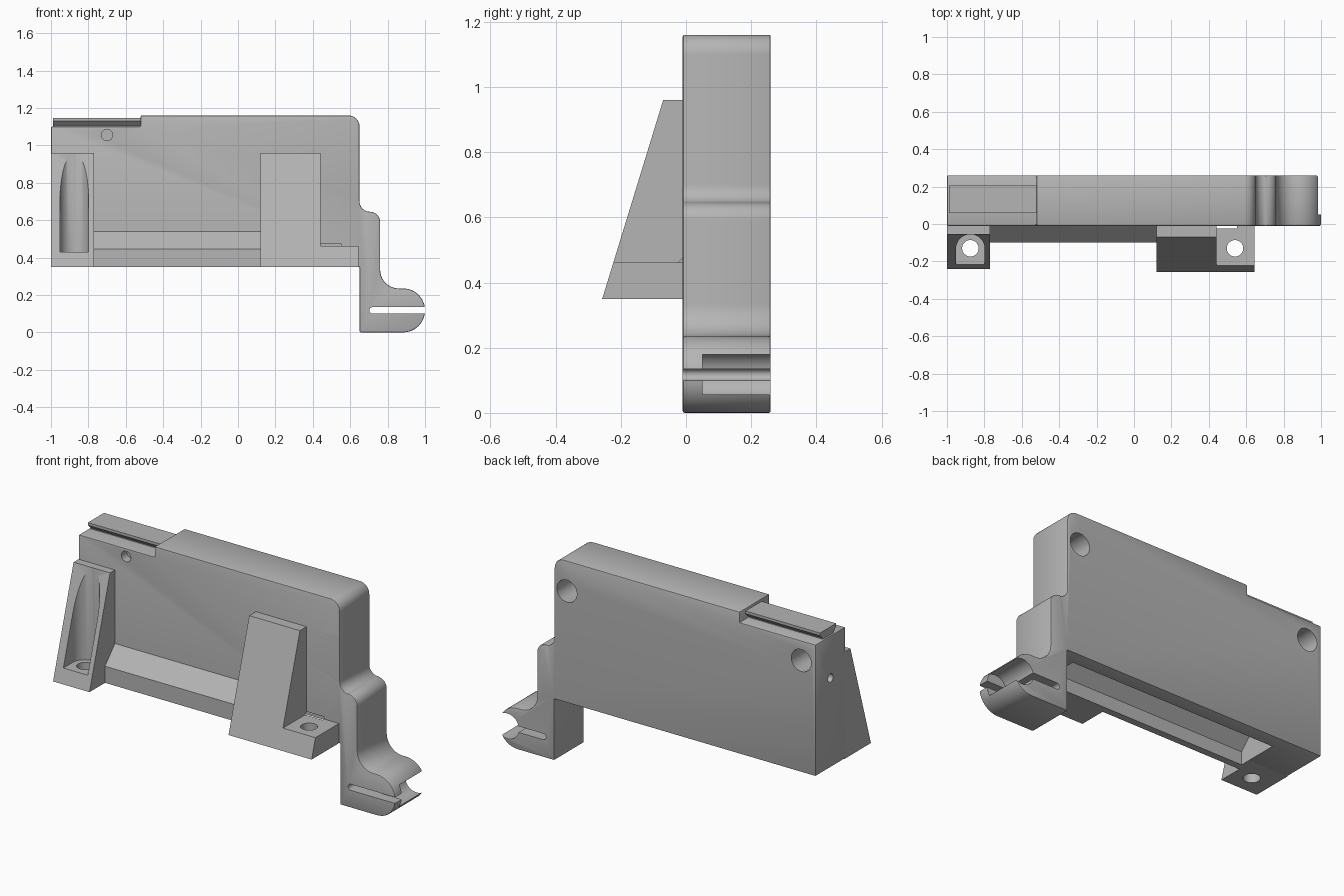
import bpy, bmesh, math
from mathutils import Vector

if "Cube" in bpy.data.objects:
    bpy.data.objects.remove(bpy.data.objects["Cube"], do_unlink=True)

grey = bpy.data.materials.new("plain_grey")
grey.use_nodes = True
grey.diffuse_color = (0.46, 0.46, 0.46, 1)
grey.node_tree.nodes["Principled BSDF"].inputs["Base Color"].default_value = grey.diffuse_color


def arc(cx, cy, r, start, end, n=10):
    angles = [math.radians(start + (end - start) * i / n) for i in range(n + 1)]
    return [(cx + r * math.cos(a), cy + r * math.sin(a)) for a in angles]


def circle(cx, cy, r, n=32):
    return arc(cx, cy, r, 0, 360, n)[:-1]


PLACE = {
    "x": lambda p, d: Vector((d, p[0], p[1])),
    "y": lambda p, d: Vector((p[0], d, p[1])),
    "z": lambda p, d: Vector((p[0], p[1], d)),
}


def prism(name, points, axis, lo, hi):
    """Extrude a flat outline along one axis."""
    bm = bmesh.new()
    rings = [[bm.verts.new(PLACE[axis](p, d)) for p in points] for d in (lo, hi)]
    for ring in rings:
        bm.faces.new(ring)
    for i in range(len(points)):
        j = (i + 1) % len(points)
        bm.faces.new((rings[0][i], rings[0][j], rings[1][j], rings[1][i]))
    bmesh.ops.recalc_face_normals(bm, faces=bm.faces)
    mesh = bpy.data.meshes.new(name)
    bm.to_mesh(mesh)
    bm.free()
    mesh.materials.append(grey)
    obj = bpy.data.objects.new(name, mesh)
    bpy.context.collection.objects.link(obj)
    return obj


def activate(obj):
    bpy.ops.object.select_all(action="DESELECT")
    obj.select_set(True)
    bpy.context.view_layer.objects.active = obj


def round_rims(obj, width):
    mod = obj.modifiers.new("rims", "BEVEL")
    mod.width, mod.segments = width, 2
    mod.limit_method, mod.angle_limit = "ANGLE", math.radians(60)
    mod.use_clamp_overlap = False
    activate(obj)
    bpy.ops.object.modifier_apply(modifier=mod.name)


def cut(obj, *cutters):
    activate(obj)
    for cutter in cutters:
        cutter.hide_render = True
        mod = obj.modifiers.new("cut", "BOOLEAN")
        mod.operation, mod.solver, mod.object = "DIFFERENCE", "EXACT", cutter
        bpy.ops.object.modifier_apply(modifier=mod.name)


FRONT, BACK, BASE = -0.01, 0.26, 0.35

# Main body with stepped, rounded end and foot
outline = [(-1, BASE), (0.65, BASE), (0.65, 0)]
outline += arc(0.8825, 0.1175, 0.1175, -90, 90, 24)
outline += arc(0.86, 0.335, 0.1, 270, 180)
outline += arc(0.705, 0.59, 0.055, 0, 90)
outline += arc(0.705, 0.70, 0.055, 270, 180)
outline += arc(0.59, 1.10, 0.06, 0, 90)
outline += [(-0.52, 1.16), (-0.52, 1.10), (-1, 1.10)]
body = prism("body", outline, "y", FRONT, BACK)
round_rims(body, 0.006)

# Dovetail rail on the lowered top
rail = prism("top_rail", [(0.085, 1.09), (0.18, 1.09), (0.18, 1.105), (0.205, 1.13),
                          (0.205, 1.145), (0.06, 1.145), (0.06, 1.13), (0.085, 1.105)],
             "x", -0.99, -0.515)

# Sloped mounting brackets and the sill between them
def ramp(name, x0, x1, toe, top):
    return prism(name, [(0, BASE), (toe, BASE), (top, 0.96), (0, 0.96)], "x", x0, x1)


left_ramp = ramp("narrow_bracket", -1, -0.77, -0.24, -0.055)
right_ramp = ramp("wide_bracket", 0.12, 0.645, -0.257, -0.07)
sill = prism("front_sill", [(0, BASE), (-0.10, BASE), (-0.10, 0.445), (FRONT, 0.54), (0, 0.54)],
             "x", -0.77, 0.12)

# Screw pocket, ledge and screw holes
pocket = prism("pocket_cutter", [(-0.952, -0.4), (-0.798, -0.4)]
               + arc(-0.875, -0.132, 0.077, 0, 180, 20), "z", 0.43, 1.1)
ledge = prism("ledge_cutter", [(-0.4, 0.462), (FRONT, 0.462), (FRONT, 1.1), (-0.4, 1.1)],
              "x", 0.44, 0.8)
screw_holes = [prism("screw_cutter", circle(x, -0.13, 0.044), "z", 0.2, 0.6)
               for x in (-0.875, 0.54)]
cut(left_ramp, pocket, screw_holes[0])
cut(right_ramp, ledge, screw_holes[1])

# Hollow in the underside, sloped behind the sill
hollow = prism("hollow_cutter", [(-0.06, 0.2), (0.18, 0.2), (0.18, 0.515), (0.03, 0.515),
                                 (-0.06, 0.425)], "x", -0.75, 0.55)
for part in (body, sill, left_ramp, right_ramp):
    cut(part, hollow)

# Blind holes in the back, front and end
blind_holes = [prism("back_hole_cutter", circle(x, 0.988, 0.063), "y", 0.06, 0.4)
               for x in (0.57, -0.91)]
blind_holes.append(prism("front_hole_cutter", circle(-0.70, 1.055, 0.03), "y", -0.1, 0.04))
blind_holes.append(prism("end_hole_cutter", circle(0.124, 0.86, 0.024), "x", -1.1, -0.86))

# Clip foot: long slot and a round socket open at the back
slot = prism("slot_cutter", arc(0.72, 0.1175, 0.0175, 90, 270, 12)
             + [(1.1, 0.10), (1.1, 0.135)], "y", -0.1, 0.4)
socket = prism("socket_cutter", circle(0.945, 0.1175, 0.072), "y", 0.05, 0.4)
cut(body, *blind_holes, slot, socket)

# Remove the cutters and shade the parts
for obj in list(bpy.data.objects):
    if obj.name.split(".")[0].endswith("_cutter"):
        bpy.data.objects.remove(obj, do_unlink=True)
for part in (body, rail, left_ramp, right_ramp, sill):
    activate(part)
    bpy.ops.object.shade_smooth_by_angle(angle=math.radians(30))
